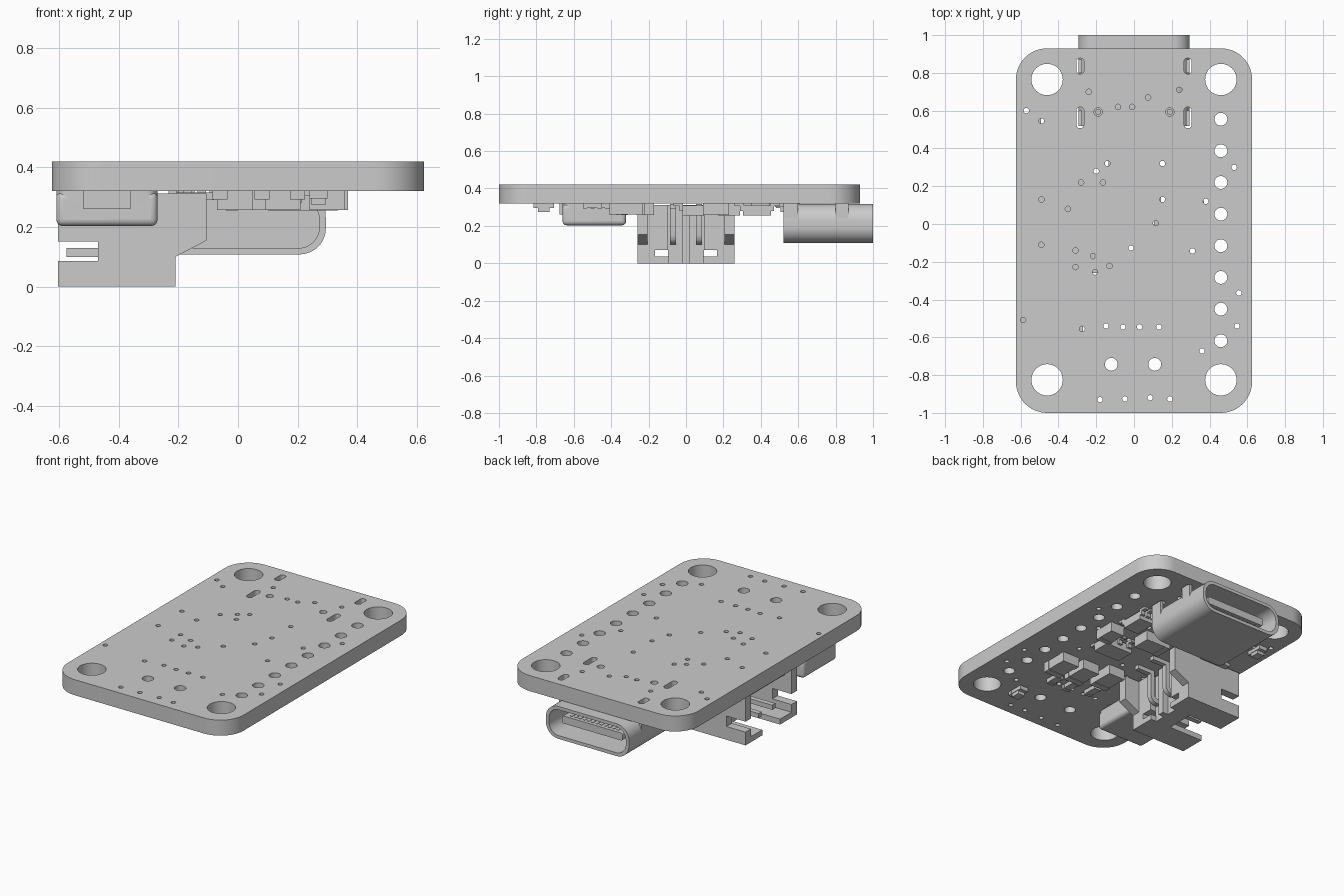
import bpy, bmesh, math

if "Cube" in bpy.data.objects:
    bpy.data.objects.remove(bpy.data.objects["Cube"])

Z = 0.32  # underside of the board


def rounded(cx, cy, hx, hy, r, n=8):
    pts = []
    for k, (sx, sy) in enumerate([(1, 1), (-1, 1), (-1, -1), (1, -1)]):
        for i in range(n + 1):
            a = math.pi / 2 * (k + i / n)
            pts.append((cx + sx * (hx - r) + r * math.cos(a),
                        cy + sy * (hy - r) + r * math.sin(a)))
    out = []
    for p in pts:
        if not out or math.dist(p, out[-1]) > 1e-5:
            out.append(p)
    return out[:-1] if math.dist(out[0], out[-1]) < 1e-5 else out


def circle(x, y, r, n=24):
    return [(x + r * math.cos(2 * math.pi * i / n), y + r * math.sin(2 * math.pi * i / n)) for i in range(n)]


def smooth(o):
    bpy.ops.object.select_all(action='DESELECT')
    o.select_set(True)
    bpy.context.view_layer.objects.active = o
    bpy.ops.object.shade_smooth_by_angle(angle=math.radians(35))


def plate(name, loops, lo, hi, along_y=False):
    """Filled outline with holes, extruded along z (or along y for xz outlines)."""
    cu = bpy.data.curves.new(name, 'CURVE')
    cu.dimensions = '2D'
    cu.fill_mode = 'BOTH'
    cu.extrude = (hi - lo) / 2
    for pts in loops:
        s = cu.splines.new('POLY')
        s.points.add(len(pts) - 1)
        for p, (x, y) in zip(s.points, pts):
            p.co = (x, y, 0, 1)
        s.use_cyclic_u = True
    o = bpy.data.objects.new(name, cu)
    bpy.context.collection.objects.link(o)
    mid = (lo + hi) / 2
    o.location = (0, mid, 0) if along_y else (0, 0, mid)
    if along_y:
        o.rotation_euler.x = math.pi / 2
    bpy.ops.object.select_all(action='DESELECT')
    o.select_set(True)
    bpy.context.view_layer.objects.active = o
    bpy.ops.object.convert(target='MESH')
    o = bpy.context.object
    bm = bmesh.new()
    bm.from_mesh(o.data)
    bmesh.ops.remove_doubles(bm, verts=bm.verts, dist=1e-5)
    bmesh.ops.recalc_face_normals(bm, faces=bm.faces)
    bm.to_mesh(o.data)
    bm.free()
    smooth(o)
    return o


def box(name, x0, x1, y0, y1, z0, z1, bevel=0):
    bm = bmesh.new()
    bmesh.ops.create_cube(bm, size=1)
    for v in bm.verts:
        v.co = (x0 + (v.co.x + .5) * (x1 - x0), y0 + (v.co.y + .5) * (y1 - y0), z0 + (v.co.z + .5) * (z1 - z0))
    me = bpy.data.meshes.new(name)
    bm.to_mesh(me)
    bm.free()
    o = bpy.data.objects.new(name, me)
    bpy.context.collection.objects.link(o)
    if bevel:
        m = o.modifiers.new("bevel", 'BEVEL')
        m.width, m.segments = bevel, 4
        smooth(o)
    return o


def mirrored_box(name, x0, x1, y0, y1, z0, z1):
    for s in (-1, 1):
        a, b = sorted((s * y0, s * y1))
        box(name, x0, x1, a, b, z0, z1)


# Circuit board with mounting, header, slot and via holes
loops = [rounded(0, -.035, .625, .965, .165, 12)]
loops += [circle(x, y, .083, 40) for x in (-.46, .46) for y in (.765, -.825)]
loops += [circle(.46, .555 - i * .1676, .034) for i in range(8)]
loops += [circle(x, -.743, .034) for x in (-.12, .11)]
for s in (-1, 1):
    loops += [rounded(s * .285, .836, .02, .042, .019, 6), rounded(s * .285, .563, .02, .056, .019, 6)]
    loops += [circle(s * .19, .593, .022, 16)]
vias = [(-.24, .70), (-.085, .62), (-.01, .62), (.075, .67), (.24, .71), (-.57, .60), (-.49, .545),
        (-.14, .32), (-.20, .28), (-.28, .22), (-.165, .22), (.15, .32), (.15, .13), (-.49, .13),
        (-.35, .08), (.53, .30), (.38, .12), (.115, .005), (-.49, -.11), (-.31, -.14), (-.217, -.17),
        (-.016, -.127), (.31, -.143), (-.31, -.228), (-.206, -.255), (-.13, -.222), (.555, -.365),
        (-.587, -.508), (-.275, -.555), (-.148, -.54), (-.058, -.545), (.03, -.545), (.132, -.545),
        (.545, -.54), (.36, -.672), (-.18, -.93), (-.048, -.926), (.085, -.92), (.19, -.926)]
loops += [circle(x, y, .0145, 12) for x, y in vias]
plate("circuit_board", loops, Z, .42)

# Charging socket: rounded hollow shell, back, tongue, mounting tabs and pegs
cz = .212
plate("socket_shell", [rounded(0, cz, .295, .104, .088, 10), rounded(0, cz, .273, .083, .07, 10)], .52, 1, True)
plate("socket_back", [rounded(0, cz, .28, .09, .075, 10)], .54, .66, True)
plate("socket_tongue", [rounded(0, cz, .215, .024, .012, 4)], .64, .95, True)
plate("socket_tongue_base", [rounded(0, cz, .235, .045, .02, 4)], .64, .74, True)
for i in range(12):
    x = -.165 + i * .03
    box("socket_contact", x - .007, x + .007, .74, .93, cz - .027, cz + .027)
for s in (-1, 1):
    a, b = sorted((s * .275, s * .294))
    box("socket_tab_rear", a, b, .52, .60, .2, .38)
    box("socket_tab_front", a, b, .80, .87, .2, .38)
    plate("socket_peg", [circle(s * .19, .593, .015, 16)], .28, .37)
for i in range(12):
    x = -.19 + i * .0345
    box("socket_solder_lead", x - .009, x + .009, .475, .55, .302, Z)

# Two-pin battery connector, opening towards -x
side = [(-.605, 0), (-.21, 0), (-.21, .1), (-.105, .155), (-.105, .312), (-.605, .312),
        (-.605, .152), (-.47, .152), (-.47, .085), (-.605, .085)]
pin = [(-.575, .10), (-.225, .10), (-.2, .108), (-.183, .125), (-.177, .15), (-.177, .29), (-.08, .29),
       (-.08, .316), (-.207, .316), (-.207, .15), (-.215, .135), (-.23, .13), (-.575, .13)]
for s in (-1, 1):
    a, b = sorted((s * .205, s * .26))
    plate("connector_side", [side], a, b, True)
    plate("connector_pin", [pin], s * .07 - .016, s * .07 + .016, True)
mirrored_box("connector_floor", -.605, -.21, .09, .21, 0, .035)
mirrored_box("connector_back_post", -.30, -.21, .165, .21, .03, .312)
mirrored_box("connector_back_rib", -.30, -.21, .095, .17, .07, .312)
mirrored_box("connector_anchor", -.5, -.3, .255, .30, .30, Z)
box("connector_floor_middle", -.36, -.25, -.095, .095, 0, .07)
box("connector_back_wall", -.30, -.25, -.2, .2, .07, .312)
box("connector_center_rib", -.26, -.21, -.02, .02, 0, .312)
box("connector_roof", -.56, -.25, -.21, .21, .265, .312)

# Power inductor with end terminals
plate("inductor_base", [rounded(-.44, -.49, .17, .17, .04)], .28, Z)
box("inductor_body", -.61, -.27, -.66, -.32, .203, .318, .022)
for y in (-.675, -.325):
    box("inductor_terminal", -.52, -.36, y, y + .02, .262, Z)


# Small surface-mount parts
def chip(name, x, y, hx, hy, z):
    box(name, x - hx, x + hx, y - hy, y + hy, z, Z)


def capped_part(name, x, y, hx, hy, z, along_x=False):
    chip(name + "_body", x, y, hx * (.6 if along_x else .96), hy * (.96 if along_x else .6), z + .003)
    for s in (-1, 1):
        if along_x:
            chip(name + "_cap", x + s * hx * .78, y, hx * .22, hy, z)
        else:
            chip(name + "_cap", x, y + s * hy * .78, hx, hy * .22, z)


def leaded_part(name, x, y, hx, hy, z, leads):
    box(name + "_body", x - hx, x + hx, y - hy, y + hy, z, .308)
    for s in (-1, 1):
        for i in range(leads):
            px = x + hx * 1.5 * (i / (leads - 1) - .5)
            chip(name + "_lead", px, y + s * (hy + .022), .014, .024, .305)
            chip(name + "_shoulder", px, y + s * (hy + .006), .014, .01, .28)


for x, y in [(.30, -.32), (.15, -.31), (-.01, -.26)]:
    capped_part("capacitor", x, y, .06, .09, .257)
leaded_part("charge_chip", .20, .04, .095, .06, .255, 3)
leaded_part("regulator", .28, .38, .055, .075, .255, 3)
leaded_part("transistor", -.17, .39, .065, .045, .257, 3)
capped_part("large_capacitor", .05, .23, .09, .06, .255, True)
capped_part("side_capacitor", .32, .16, .05, .07, .257)
for x, y in [(-.06, -.46), (.08, -.5), (.2, -.5), (-.35, .42), (.03, .40)]:
    capped_part("resistor", x, y, .025, .05, .292)
for x, y in [(.27, -.76), (-.52, .535)]:
    capped_part("indicator_lamp", x, y, .03, .055, .295)
    chip("lamp_lens", x, y, .025, .03, .275)
